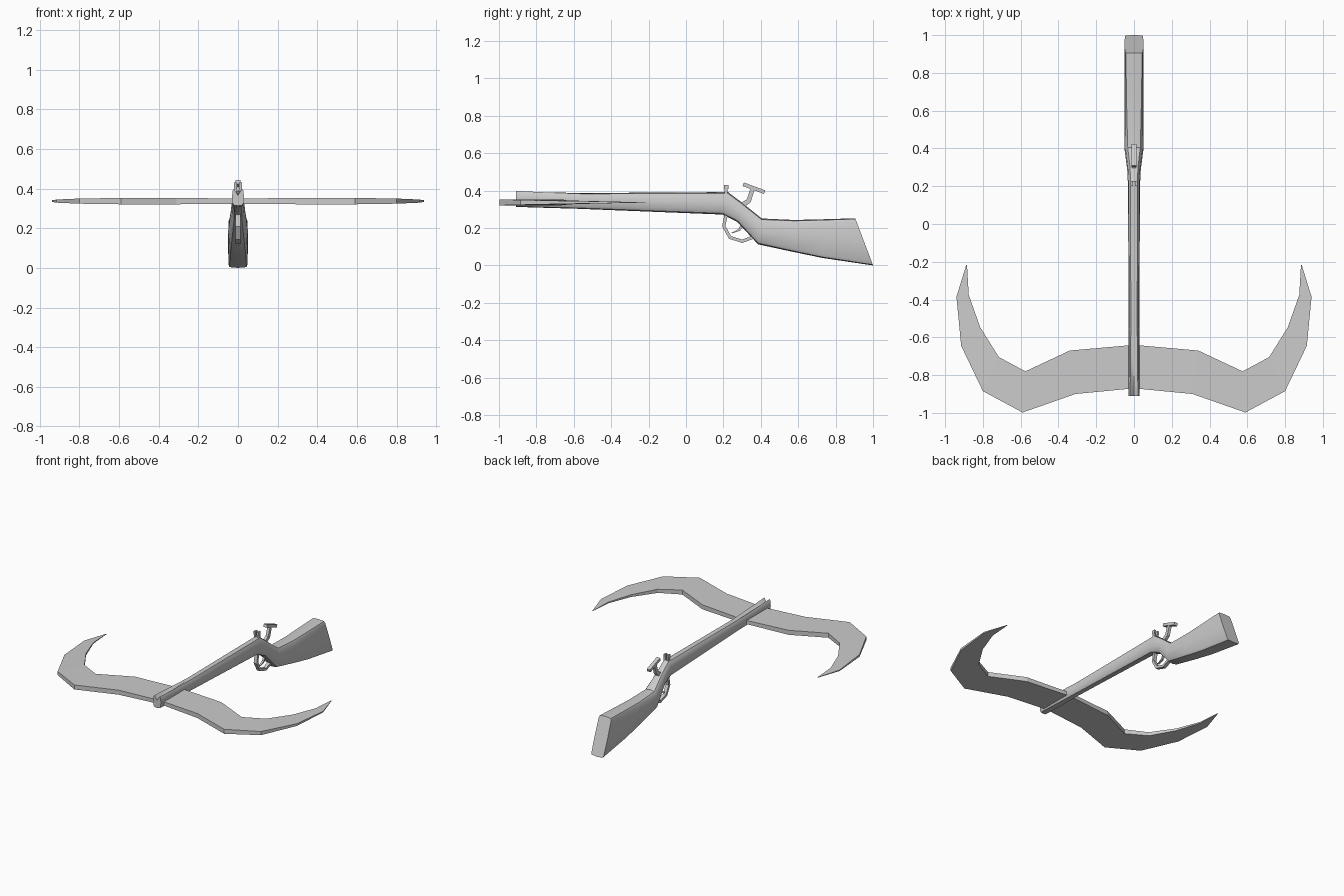
import bpy, bmesh, math
from mathutils import Vector

if "Cube" in bpy.data.objects:
    bpy.data.objects.remove(bpy.data.objects["Cube"], do_unlink=True)

grey = bpy.data.materials.new("plain_grey")
grey.use_nodes = True
colour = (0.6, 0.6, 0.6, 1)
grey.diffuse_color = colour
grey.node_tree.nodes["Principled BSDF"].inputs["Base Color"].default_value = colour


def finish(name, bm, smooth=False):
    bmesh.ops.recalc_face_normals(bm, faces=bm.faces)
    mesh = bpy.data.meshes.new(name)
    bm.to_mesh(mesh)
    bm.free()
    mesh.materials.append(grey)
    obj = bpy.data.objects.new(name, mesh)
    bpy.context.collection.objects.link(obj)
    if smooth:
        bpy.ops.object.select_all(action='DESELECT')
        obj.select_set(True)
        bpy.context.view_layer.objects.active = obj
        bpy.ops.object.shade_smooth_by_angle(angle=math.radians(35))
    return obj


def loft(name, rings, smooth=False):
    """Skin a closed tube through rings of points, with capped ends."""
    bm = bmesh.new()
    loops = [[bm.verts.new(p) for p in ring] for ring in rings]
    n = len(loops[0])
    for a, b in zip(loops, loops[1:]):
        for i in range(n):
            j = (i + 1) % n
            bm.faces.new((a[i], a[j], b[j], b[i]))
    bm.faces.new(loops[0])
    bm.faces.new(loops[-1])
    return finish(name, bm, smooth)


def strap(name, path, half_width, thickness):
    """Flat bar following a (y, z) path, tapering by thickness list if given."""
    pts = [Vector(p) for p in path]
    rings = []
    for i, p in enumerate(pts):
        d = (pts[min(i + 1, len(pts) - 1)] - pts[max(i - 1, 0)]).normalized()
        t = thickness[i] if isinstance(thickness, list) else thickness
        side = Vector((-d.y, d.x)) * t / 2
        a, b = p + side, p - side
        rings.append([(-half_width, *a), (half_width, *a),
                      (half_width, *b), (-half_width, *b)])
    return loft(name, rings)


# Barrel and shoulder stock: top y, z, bottom y, z, half width, roundness, groove
sections = [
    (-.91, .402, -.91, .313, .03, .55, .035),
    (-.75, .394, -.75, .308, .029, .6, .018),
    (-.55, .387, -.58, .303, .028, .75, 0),
    (.225, .392, .195, .272, .032, .8, 0),
    (.30, .335, .275, .232, .036, .8, 0),
    (.405, .251, .385, .113, .05, .6, 0),
    (.58, .243, .57, .073, .05, .4, 0),
    (.74, .247, .73, .04, .05, .3, 0),
    (.905, .252, 1, 0, .05, .22, 0),
]
rings = []
for ty, tz, by, bz, w, e, groove in sections:
    ring = []
    for k in range(12):
        a = math.radians(k * 30)
        c, s = math.cos(a), math.sin(a)
        c = 0 if abs(c) < 1e-6 else math.copysign(abs(c) ** e, c)
        s = 0 if abs(s) < 1e-6 else math.copysign(abs(s) ** e, s)
        f = (1 + s) / 2
        z = bz + (tz - bz) * f - (groove if k == 3 else 0)
        ring.append((w * c, by + (ty - by) * f, z))
    rings.append(ring)
loft("barrel_and_stock", rings, smooth=True)

# Bow limbs: half outline mirrored across the centre, thinning toward the tips
outer = [(0, -.87), (.31, -.9), (.59, -.998), (.8, -.885), (.915, -.645), (.94, -.385)]
inner = [(0, -.64), (.34, -.67), (.575, -.78), (.715, -.705), (.815, -.545), (.875, -.375)]
thick = [.013, .016, .016, .013, .008, .004]
mid = .337
half = []
for o, i, t in zip(outer, inner, thick):
    half.append([(*o, mid + t), (*i, mid + t), (*i, mid - t), (*o, mid - t)])
tip = [(.888, -.217), (.884, -.217)]
half.append([(*tip[0], mid + .001), (*tip[1], mid + .001),
             (*tip[1], mid - .001), (*tip[0], mid - .001)])
mirrored = [[(-x, y, z) for x, y, z in ring] for ring in reversed(half[1:])]
loft("bow_limbs", mirrored + half)

# Trigger guard and trigger
strap("trigger_guard", [(.215, .275), (.202, .21), (.235, .15), (.30, .129), (.37, .155)],
      .012, .018)
strap("trigger", [(.305, .225), (.285, .19), (.245, .173)], .007, [.018, .012, .004])

# Cocking lever with its thumb plate
strap("lever_stem", [(.29, .315), (.335, .345), (.358, .415)], .01, [.03, .026, .022])
strap("lever_plate", [(.306, .434), (.42, .392)], .013, .02)

# Rear sight: a pair of small posts with wider heads
for side, label in ((1, "left"), (-1, "right")):
    for part, lo, hi, depth in (("post", .38, .41, .008), ("head", .408, .43, .013)):
        x0, x1 = sorted((side * .006, side * .019))
        loft(f"sight_{part}_{label}",
             [[(x0, .215 - depth, z), (x1, .215 - depth, z),
               (x1, .215 + depth, z), (x0, .215 + depth, z)] for z in (lo, hi)])
